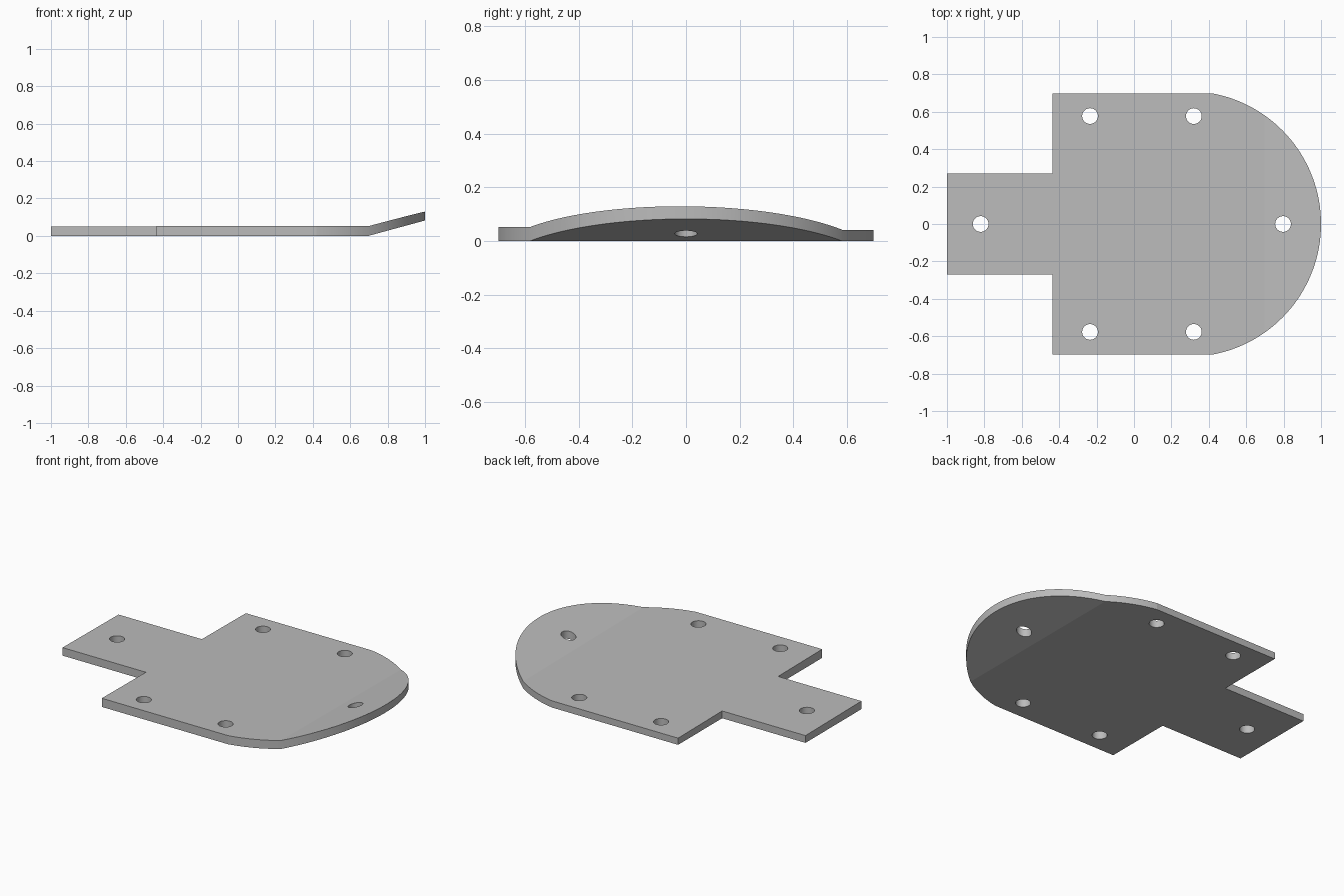
import bpy, bmesh, math
from mathutils import Matrix

cube = bpy.data.objects.get("Cube")
if cube:
    bpy.data.objects.remove(cube, do_unlink=True)

BEND_X, SLOPE = 0.697, 0.272
THICK, TAPER = 0.047, 0.0085
HOLE_R = 0.042


def link(name, bm):
    mesh = bpy.data.meshes.new(name)
    bm.to_mesh(mesh)
    bm.free()
    obj = bpy.data.objects.new(name, mesh)
    bpy.context.collection.objects.link(obj)
    return obj


grey = bpy.data.materials.new("plain grey")
grey.use_nodes = True
colour = (0.5, 0.5, 0.5, 1)
grey.diffuse_color = colour
grey.node_tree.nodes["Principled BSDF"].inputs["Base Color"].default_value = colour

# Plate outline: rounded nose, square shoulders and a narrow tang
cx, half = 0.29, 0.698
radius = 1 - cx
sweep = math.asin(half / radius)
steps = 64
outline = [(cx + radius * math.cos(a), radius * math.sin(a))
           for a in (sweep * (2 * i / steps - 1) for i in range(steps + 1))]
outline += [(-0.435, half), (-0.435, 0.271), (-1, 0.271),
            (-1, -0.271), (-0.435, -0.271), (-0.435, -half)]

bm = bmesh.new()
bm.faces.new([bm.verts.new((x, y, 0)) for x, y in outline])

# Fold line across the nose
bmesh.ops.bisect_plane(bm, geom=bm.verts[:] + bm.edges[:] + bm.faces[:],
                       plane_co=(BEND_X, 0, 0), plane_no=(1, 0, 0))

# Thickness, thinning slightly toward the back, with the nose bent up
ret = bmesh.ops.extrude_face_region(bm, geom=bm.faces[:], use_keep_orig=True)
for v in ret["geom"]:
    if isinstance(v, bmesh.types.BMVert):
        v.co.z = THICK - TAPER * v.co.y
for v in bm.verts:
    v.co.z += SLOPE * max(0, v.co.x - BEND_X)
bmesh.ops.recalc_face_normals(bm, faces=bm.faces[:])
plate = link("plate", bm)
plate.data.materials.append(grey)

# Six screw holes cut straight through
holes = [(-0.82, 0), (0.797, 0)]
holes += [(x, s * 0.577) for x in (-0.235, 0.32) for s in (-1, 1)]
bm = bmesh.new()
for x, y in holes:
    bmesh.ops.create_cone(bm, cap_ends=True, segments=48, radius1=HOLE_R,
                          radius2=HOLE_R, depth=1,
                          matrix=Matrix.Translation((x, y, 0)))
cutter = link("hole_cutter", bm)
cutter.hide_render = True
cutter.data.materials.append(grey)

cut = plate.modifiers.new("holes", "BOOLEAN")
cut.operation = "DIFFERENCE"
cut.solver = "EXACT"
cut.object = cutter

bpy.ops.object.select_all(action="DESELECT")
plate.select_set(True)
bpy.context.view_layer.objects.active = plate
bpy.ops.object.modifier_apply(modifier=cut.name)
bpy.data.objects.remove(cutter, do_unlink=True)
bpy.ops.object.shade_smooth_by_angle(angle=math.radians(10))
